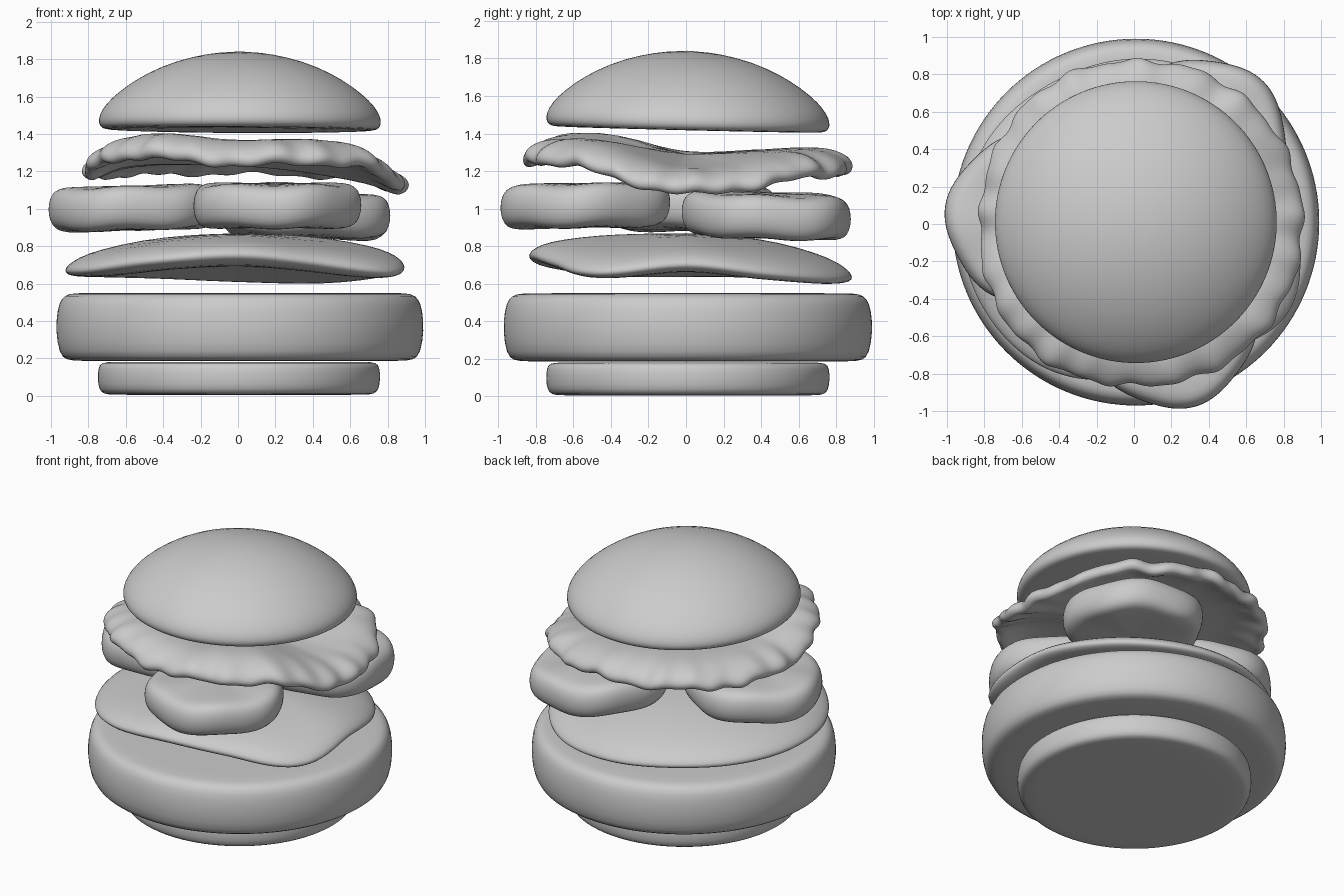
import bpy
from math import sin, cos, tau


def around(values):
    """Smooth closed curve through values spaced evenly around a circle."""
    n = len(values)

    def f(a):
        u = (a / tau % 1) * n
        i = int(u)
        t = u - i
        p, q, r, s = (values[(i + k) % n] for k in (-1, 0, 1, 2))
        return q + 0.5 * t * (r - p + t * (2*p - 5*q + 4*r - s + t * (3*(q - r) + s - p)))
    return f


def layer(name, profile, radius, height, center=(0, 0), n=64):
    """Revolve profile (radius fraction, z offset) with varying radius and height."""
    cx, cy = center
    verts, faces = [], []
    for f, dz in profile[1:-1]:
        for i in range(n):
            a = tau * i / n
            r = f * radius(a)
            verts.append((cx + r * cos(a), cy + r * sin(a), height(a, f) + dz))
    rings = len(profile) - 2
    for j in range(rings - 1):
        for i in range(n):
            k = (i + 1) % n
            faces.append((j*n + i, j*n + k, (j+1)*n + k, (j+1)*n + i))
    # centre points at both ends
    for end, ring in ((0, 0), (-1, rings - 1)):
        c = len(verts)
        verts.append((cx, cy, height(0, 0) + profile[end][1]))
        for i in range(n):
            a, b = ring*n + i, ring*n + (i + 1) % n
            faces.append((c, b, a) if end == 0 else (c, a, b))
    mesh = bpy.data.meshes.new(name)
    mesh.from_pydata(verts, [], faces)
    mesh.shade_smooth()
    ob = bpy.data.objects.new(name, mesh)
    bpy.context.collection.objects.link(ob)
    sub = ob.modifiers.new("smooth", 'SUBSURF')
    sub.levels = sub.render_levels = 1
    return ob


def disc(name, profile, r, center, tilt=(0, 0)):
    """Round layer with a slight tilt given as slopes in x and y."""
    return layer(name, profile, lambda a: r,
                 lambda a, f: f * r * (tilt[0]*cos(a) + tilt[1]*sin(a)), center)


# buns and patty, each listed from the bottom up
disc("bottom_bun", [(0, 0.005), (0.5, 0.005), (0.9, 0.005), (0.96, 0.01), (0.99, 0.035),
                    (1, 0.09), (0.995, 0.15), (0.975, 0.178), (0.9, 0.182), (0.5, 0.182),
                    (0, 0.182)], 0.757, (0.005, 0.01))
disc("patty", [(0, 0.185), (0.5, 0.185), (0.88, 0.185), (0.945, 0.192), (0.98, 0.225),
               (1, 0.35), (0.99, 0.46), (0.97, 0.52), (0.93, 0.547), (0.86, 0.55),
               (0.5, 0.55), (0, 0.55)], 0.987, (0.01, 0.01))
disc("top_bun", [(0, 1.42), (0.5, 1.42), (0.92, 1.42), (0.97, 1.425), (0.995, 1.445),
                 (1, 1.475), (0.98, 1.52), (0.92, 1.58), (0.8, 1.655), (0.65, 1.725),
                 (0.45, 1.79), (0.22, 1.83), (0, 1.842)], 0.757, (0.01, 0.01), (-0.005, -0.024))

# draped cheese slice
rim = around([0.70, 0.65, 0.62, 0.63, 0.65, 0.66, 0.665, 0.67, 0.72, 0.75, 0.71, 0.655])
layer("cheese", [(0, -0.085), (0.3, -0.085), (0.6, -0.08), (0.82, -0.068), (0.93, -0.045),
                 (0.985, -0.02), (1, 0.005), (0.98, 0.03), (0.92, 0.055), (0.8, 0.073),
                 (0.55, 0.085), (0.3, 0.085), (0, 0.085)],
      around([0.88, 0.89, 0.9, 0.89, 0.88, 0.91, 0.93, 0.93, 0.91, 0.83, 0.82, 0.96]),
      lambda a, f: 0.785 + (rim(a) - 0.785) * f * f)

# three thick tomato slices: centre, height, tilt, lobe phase
slice_profile = [(0, -0.118), (0.4, -0.12), (0.75, -0.12), (0.88, -0.112), (0.96, -0.085),
                 (1, -0.03), (1, 0.03), (0.965, 0.08), (0.89, 0.108), (0.75, 0.117),
                 (0.4, 0.118), (0, 0.118)]
for i, (x, y, z, sx, sy, ph) in enumerate([(0.2, -0.535, 1.018, 0, 0.015, 5.0),
                                           (-0.555, 0.03, 1.005, 0.03, 0, 3.0),
                                           (0.37, 0.435, 0.965, -0.03, -0.03, 0.8)]):
    def height(a, f, z=z, sx=sx, sy=sy, ph=ph):
        return z + 0.45*f*(sx*cos(a) + sy*sin(a)) + 0.01*f*f*sin(5*(a - ph))
    layer("tomato_slice_%d" % (i + 1), slice_profile,
          lambda a, ph=ph: 0.45 * (1 + 0.025*cos(5*(a - ph))), height, (x, y))

# ruffled lettuce leaf
crest = around([1.22, 1.30, 1.33, 1.32, 1.31, 1.41, 1.375, 1.37])
edge = around([0.91, 0.91, 0.9, 0.88, 0.88, 0.85, 0.83, 0.86, 0.88, 0.87, 0.9, 0.91])


def leaf_height(a, f):
    s = min(f / 0.8, 1)
    ruffle = max(0, f - 0.75) * 4
    return (1.29 + (crest(a) - 1.29) * s*s*(3 - 2*s)
            + ruffle * (0.009*sin(23*a + sin(3*a)) + 0.012*sin(9*a + 1)))


layer("lettuce", [(0, -0.06), (0.3, -0.06), (0.55, -0.065), (0.78, -0.09), (0.88, -0.125),
                  (0.94, -0.15), (0.98, -0.145), (1, -0.11), (0.98, -0.075), (0.94, -0.045),
                  (0.86, -0.015), (0.75, 0), (0.55, 0), (0.3, 0), (0, 0)],
      lambda a: edge(a) * (1 + 0.012*sin(17*a) + 0.008*sin(29*a + 1)), leaf_height, n=144)
